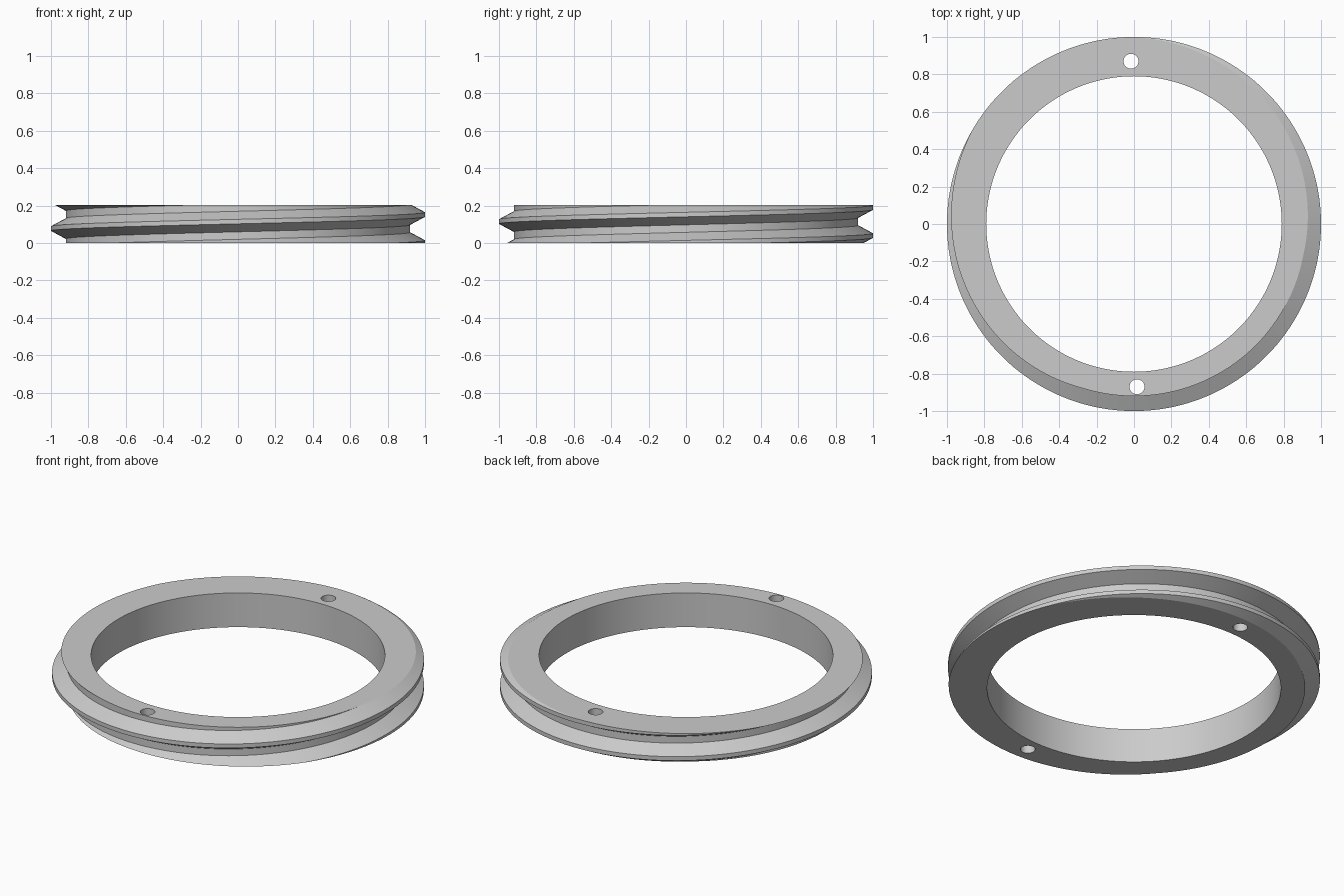
import bpy, bmesh, math

if "Cube" in bpy.data.objects:
    bpy.data.objects.remove(bpy.data.objects["Cube"])

HEIGHT = 0.203
BORE, ROOT, CREST = 0.79, 0.92, 1.0
PITCH = 0.15
CREST_HALF, FLANK = 0.012, 0.043     # half crest width, axial flank length
START = 0.0025                       # crest height at angle 0
STEPS = 180

metal = bpy.data.materials.new("grey")
metal.diffuse_color = (0.6, 0.6, 0.6, 1)
metal.use_nodes = True
metal.node_tree.nodes["Principled BSDF"].inputs["Base Color"].default_value = metal.diffuse_color


def thread_radius(z, crest_z):
    """Radius of the trapezoidal thread at height z."""
    d = abs((z - crest_z + PITCH / 2) % PITCH - PITCH / 2)
    t = min(max((d - CREST_HALF) / FLANK, 0), 1)
    return CREST + (ROOT - CREST) * t


# Threaded ring: profile columns swept round a helix and clipped flat at both ends
offsets = (-CREST_HALF - FLANK, -CREST_HALF, CREST_HALF, CREST_HALF + FLANK)
bm = bmesh.new()
columns = []
for i in range(STEPS + 1):
    a = 2 * math.pi * i / STEPS
    crest_z = START + PITCH * i / STEPS
    levels = [crest_z + turn * PITCH + o for turn in range(-3, 4) for o in offsets]
    levels = [min(max(z, 0), HEIGHT) for z in levels]
    section = [(BORE, 0)] + [(thread_radius(z, crest_z), z) for z in levels] + [(BORE, HEIGHT)]
    columns.append([bm.verts.new((r * math.cos(a), r * math.sin(a), z)) for r, z in section])
for c, d in zip(columns, columns[1:]):
    for k in range(len(c)):
        n = (k + 1) % len(c)
        bm.faces.new((c[k], d[k], d[n], c[n]))
bmesh.ops.remove_doubles(bm, verts=bm.verts, dist=1e-5)
bmesh.ops.recalc_face_normals(bm, faces=bm.faces)
mesh = bpy.data.meshes.new("threaded_ring")
bm.to_mesh(mesh)
bm.free()
ring = bpy.data.objects.new("threaded_ring", mesh)
bpy.context.collection.objects.link(ring)
mesh.materials.append(metal)

# Two spanner holes drilled through the ring
for s in (1, -1):
    bpy.ops.mesh.primitive_cylinder_add(vertices=32, radius=0.04, depth=0.6,
                                        location=(-0.016 * s, 0.87 * s, HEIGHT / 2))
    drill = bpy.context.object
    drill.name = "hole_cutter"
    drill.hide_render = True
    drill.data.materials.append(metal)
    cut = ring.modifiers.new("spanner_hole", 'BOOLEAN')
    cut.operation, cut.solver, cut.object = 'DIFFERENCE', 'EXACT', drill
    bpy.ops.object.select_all(action='DESELECT')
    ring.select_set(True)
    bpy.context.view_layer.objects.active = ring
    bpy.ops.object.modifier_apply(modifier=cut.name)
    bpy.data.objects.remove(drill)

bpy.ops.object.shade_smooth_by_angle(angle=math.radians(25))
